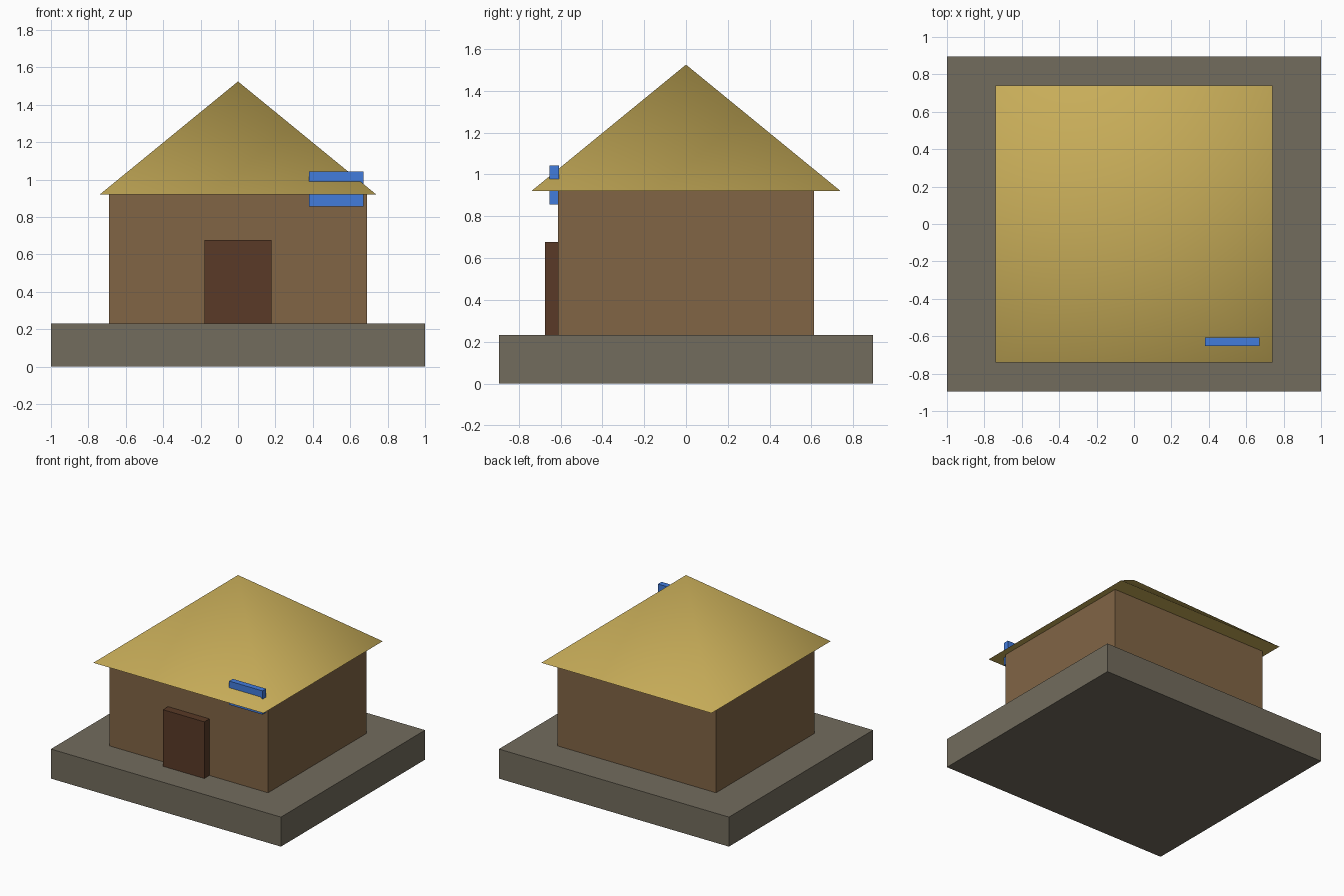
import bpy
from math import radians, sqrt

if "Cube" in bpy.data.objects:
    bpy.data.objects.remove(bpy.data.objects["Cube"])


def paint(obj, color):
    mat = bpy.data.materials.new(obj.name + "_color")
    mat.diffuse_color = (*color, 1)
    mat.use_nodes = True
    mat.node_tree.nodes["Principled BSDF"].inputs["Base Color"].default_value = mat.diffuse_color
    obj.data.materials.append(mat)


def box(name, lo, hi, color):
    """Axis-aligned box between two opposite corners."""
    bpy.ops.mesh.primitive_cube_add(
        size=1, location=[(a + b) / 2 for a, b in zip(lo, hi)])
    obj = bpy.context.object
    obj.name = name
    obj.scale = [b - a for a, b in zip(lo, hi)]
    bpy.ops.object.transform_apply(location=False, rotation=False, scale=True)
    paint(obj, color)
    return obj


BASE_TOP, EAVES, APEX, ROOF_HALF = 0.232, 0.92, 1.525, 0.74

# Stone plinth, walls and door
box("plinth", (-1, -0.895, 0), (1, 0.895, BASE_TOP), (0.17, 0.15, 0.11))
box("walls", (-0.69, -0.612, BASE_TOP), (0.69, 0.612, EAVES), (0.22, 0.13, 0.06))
box("door", (-0.18, -0.675, BASE_TOP), (0.18, -0.612, 0.677), (0.10, 0.042, 0.02))

# Blue sign board passing through the eaves
box("sign_board", (0.38, -0.653, 0.857), (0.67, -0.608, 1.043), (0.055, 0.20, 0.72))

# Pyramid roof, smooth across the hips
bpy.ops.mesh.primitive_cone_add(
    vertices=4, radius1=ROOF_HALF * sqrt(2), radius2=0, depth=APEX - EAVES,
    location=(0, 0, (APEX + EAVES) / 2), rotation=(0, 0, radians(45)))
roof = bpy.context.object
roof.name = "roof"
bpy.ops.object.transform_apply(location=False, rotation=True, scale=True)
bpy.ops.object.shade_smooth_by_angle(angle=radians(60))
paint(roof, (0.58, 0.42, 0.10))
